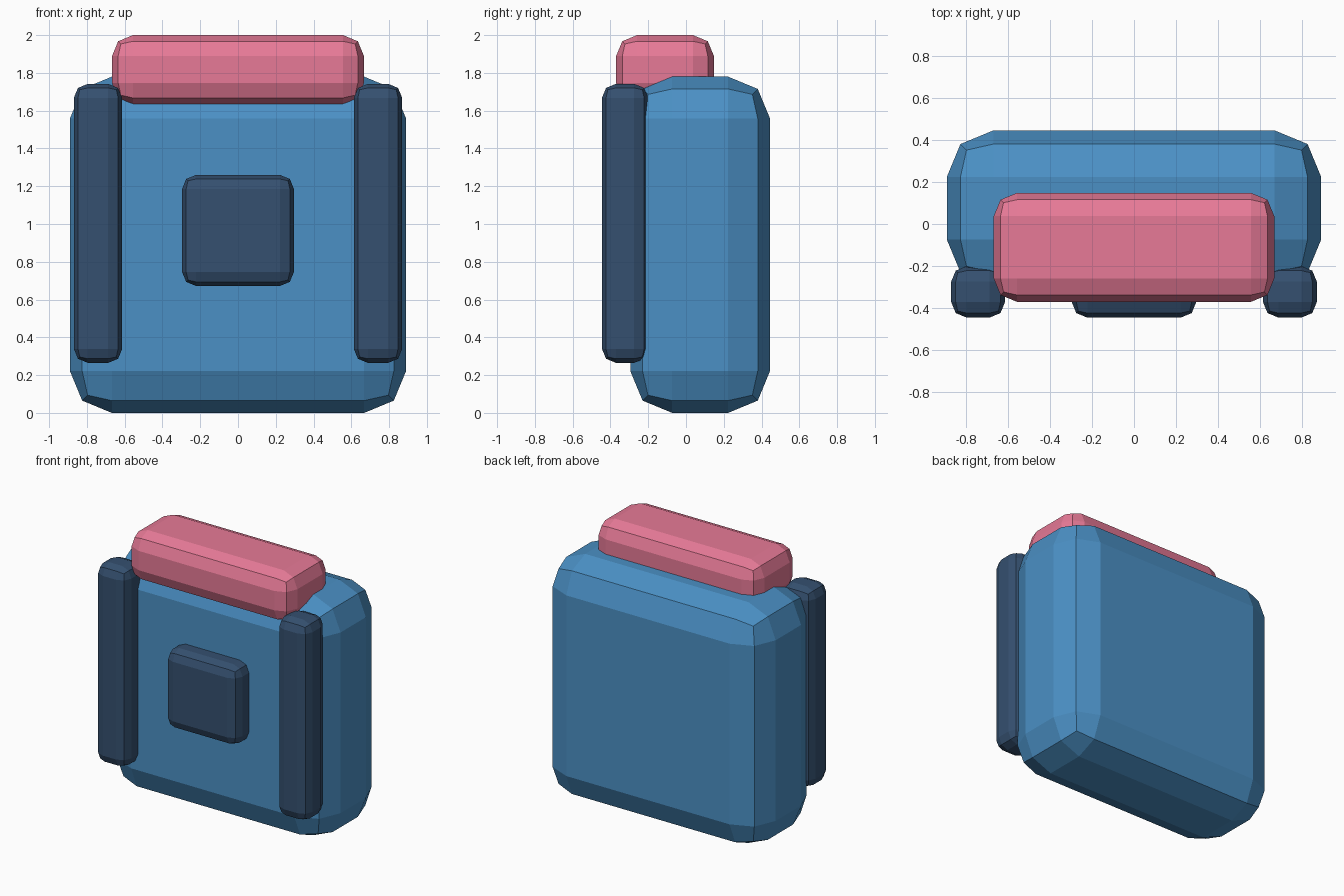
import bpy
import bmesh

if "Cube" in bpy.data.objects:
    bpy.data.objects.remove(bpy.data.objects["Cube"])


def material(name, rgb):
    m = bpy.data.materials.new(name)
    m.diffuse_color = (*rgb, 1)
    m.use_nodes = True
    m.node_tree.nodes["Principled BSDF"].inputs["Base Color"].default_value = m.diffuse_color
    return m


def rounded_box(name, lo, hi, bevel, mat):
    """Flat-shaded box between two corners, with two-segment rounded edges."""
    bm = bmesh.new()
    bmesh.ops.create_cube(bm, size=1)
    for v in bm.verts:
        v.co = [(a + b) / 2 + c * (b - a) for a, b, c in zip(lo, hi, v.co)]
    bmesh.ops.bevel(bm, geom=bm.edges[:], offset=bevel, segments=2,
                    profile=0.5, affect='EDGES')
    mesh = bpy.data.meshes.new(name)
    bm.to_mesh(mesh)
    bm.free()
    mesh.materials.append(mat)
    obj = bpy.data.objects.new(name, mesh)
    bpy.context.collection.objects.link(obj)
    return obj


blue = material("blue_fabric", (0.07, 0.28, 0.56))
pink = material("pink_fabric", (0.80, 0.195, 0.31))
navy = material("navy_fabric", (0.035, 0.08, 0.16))

# Main bag body
rounded_box("bag_body", (-0.89, -0.295, 0), (0.89, 0.445, 1.78), 0.222, blue)

# Bedroll lying across the top
rounded_box("bedroll", (-0.667, -0.37, 1.635), (0.667, 0.148, 2.0), 0.111, pink)

# Shoulder straps, left and right
for side, x in (("left", -0.741), ("right", 0.741)):
    rounded_box(side + "_strap", (x - 0.128, -0.445, 0.265),
                (x + 0.128, -0.2, 1.742), 0.074, navy)

# Square pad on the front
rounded_box("front_pad", (-0.296, -0.445, 0.672), (0.296, -0.2, 1.26), 0.074, navy)
